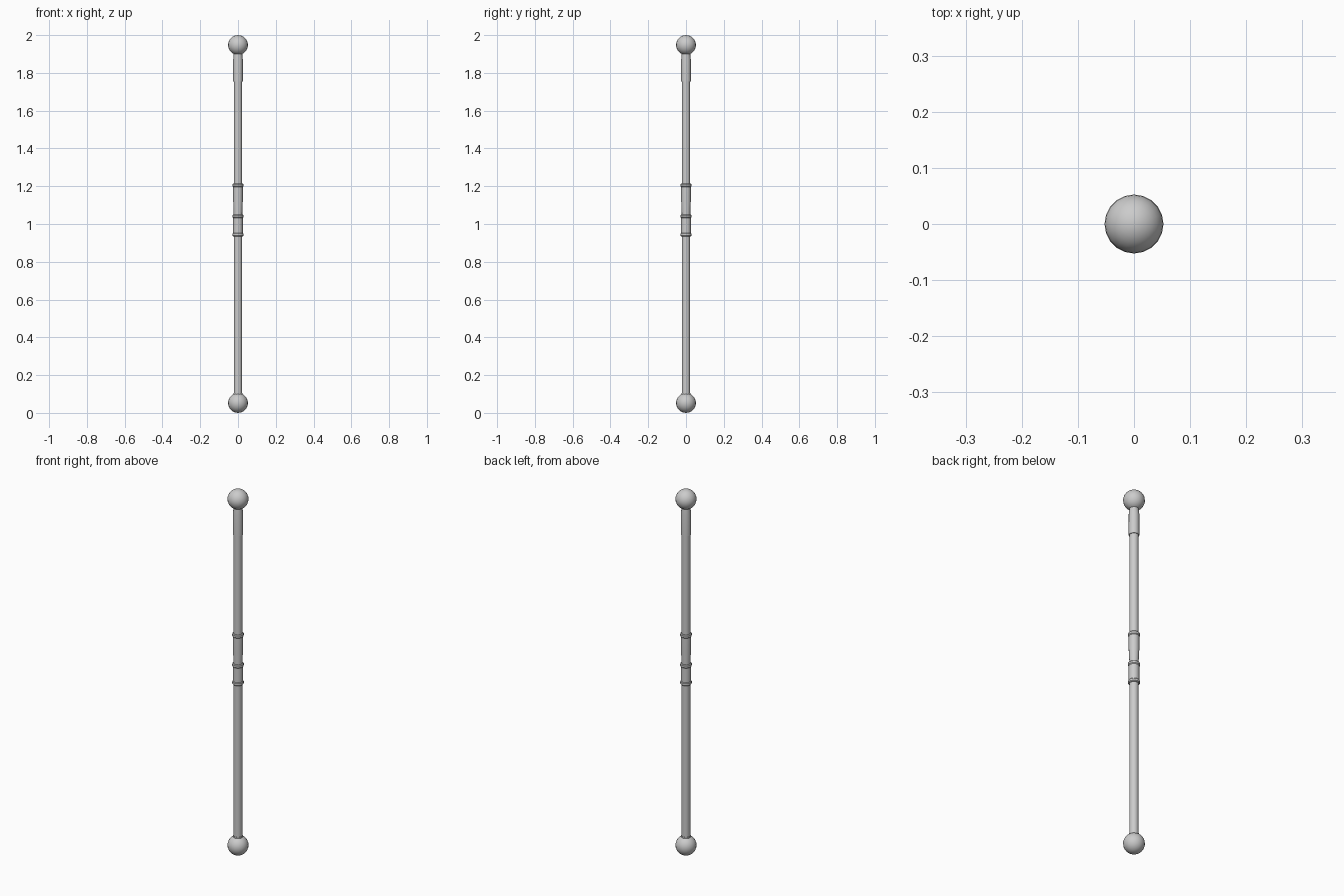
import bpy, bmesh, math

if "Cube" in bpy.data.objects:
    bpy.data.objects.remove(bpy.data.objects["Cube"])

SIDES = 16


def finish(name, bm, angle=35):
    bmesh.ops.recalc_face_normals(bm, faces=bm.faces)
    me = bpy.data.meshes.new(name)
    bm.to_mesh(me)
    bm.free()
    ob = bpy.data.objects.new(name, me)
    bpy.context.collection.objects.link(ob)
    bpy.ops.object.select_all(action='DESELECT')
    ob.select_set(True)
    bpy.context.view_layer.objects.active = ob
    bpy.ops.object.shade_smooth_by_angle(angle=math.radians(angle))
    return ob


def turned(name, profile):
    """Closed turned part from (radius, z) points, bottom to top."""
    bm = bmesh.new()
    rings = []
    for r, z in profile:
        rings.append([bm.verts.new((r * math.cos(2 * math.pi * i / SIDES),
                                    r * math.sin(2 * math.pi * i / SIDES), z))
                      for i in range(SIDES)])
    for a, b in zip(rings, rings[1:]):
        for i in range(SIDES):
            j = (i + 1) % SIDES
            bm.faces.new((a[i], a[j], b[j], b[i]))
    bm.faces.new(rings[0][::-1])
    bm.faces.new(rings[-1])
    return finish(name, bm)


def ball(name, z):
    bm = bmesh.new()
    bmesh.ops.create_uvsphere(bm, u_segments=20, v_segments=14, radius=0.0525)
    bmesh.ops.translate(bm, verts=bm.verts, vec=(0, 0, z))
    return finish(name, bm, 60)


# end balls
ball("top_ball", 1.9475)
ball("bottom_ball", 0.0525)

# long shaft
turned("shaft", [(0.022, 0.07), (0.022, 1.93)])

# sleeve below the top ball, tapered at its upper end
turned("top_sleeve", [(0.0255, 1.755), (0.0255, 1.87), (0.022, 1.905)])

# thin collar above the bottom ball
turned("bottom_collar", [(0.0245, 0.09), (0.0245, 0.105)])

# grip: flared upper sleeve and straight lower sleeve
turned("upper_grip", [(0.0225, 1.04), (0.0225, 1.06), (0.0255, 1.125), (0.0255, 1.205)])
turned("lower_grip", [(0.0255, 0.94), (0.0255, 1.04)])

# raised grip rings
for name, z in (("lower_ring", 0.944), ("middle_ring", 1.041), ("upper_ring", 1.205)):
    turned(name, [(0.026, z - 0.009), (0.029, z - 0.005),
                  (0.029, z + 0.005), (0.026, z + 0.009)])
